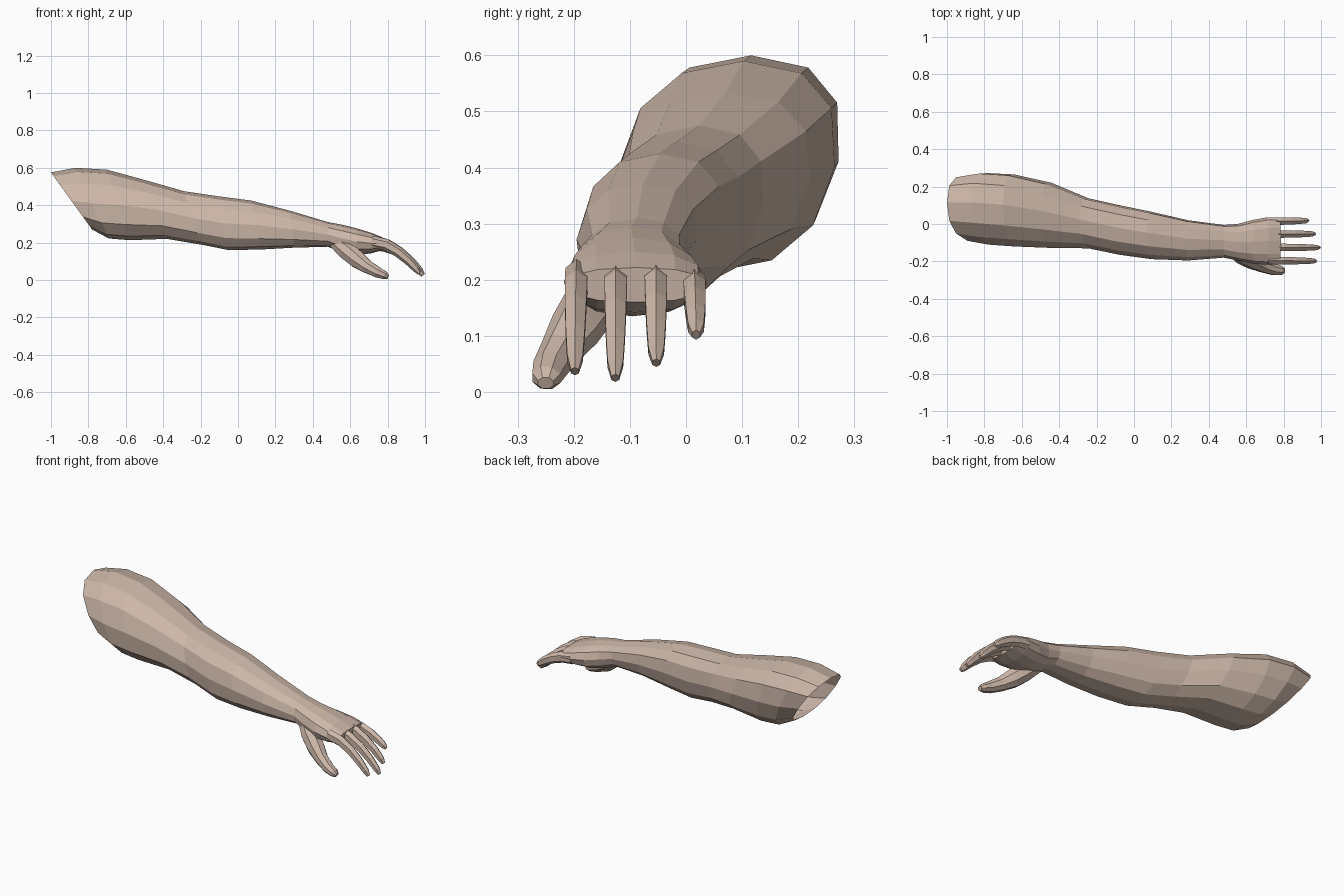
import bpy, bmesh, math
from mathutils import Vector

if "Cube" in bpy.data.objects:
    bpy.data.objects.remove(bpy.data.objects["Cube"], do_unlink=True)

skin = bpy.data.materials.new("skin")
skin.use_nodes = True
tone = (0.61, 0.475, 0.395, 1)
skin.diffuse_color = tone
skin.node_tree.nodes["Principled BSDF"].inputs["Base Color"].default_value = tone


def loft(name, rings, cap_start, cap_end):
    """Skin a list of point rings with flat quads."""
    bm = bmesh.new()
    loops = [[bm.verts.new(p) for p in ring] for ring in rings]
    n = len(loops[0])
    for a, b in zip(loops, loops[1:]):
        for i in range(n):
            j = (i + 1) % n
            bm.faces.new((a[i], a[j], b[j], b[i]))
    if cap_start:
        bm.faces.new(loops[0][::-1])
    if cap_end:
        bm.faces.new(loops[-1])
    bmesh.ops.recalc_face_normals(bm, faces=bm.faces)
    mesh = bpy.data.meshes.new(name)
    bm.to_mesh(mesh)
    bm.free()
    mesh.materials.append(skin)
    obj = bpy.data.objects.new(name, mesh)
    bpy.context.collection.objects.link(obj)
    return obj


def soft(v, power):
    return math.copysign(abs(v) ** power, v)


def section(x_top, z_top, x_low, z_low, y_front, y_back, skew, sides=12):
    """Rounded cross-section whose plane may lean along the arm."""
    ring = []
    for i in range(sides):
        a = math.tau * i / sides
        c, s = soft(math.cos(a), 0.85), soft(math.sin(a), 0.85)
        t = (s + 1) / 2
        ring.append((x_low + (x_top - x_low) * t,
                     (y_front + y_back) / 2 + (y_back - y_front) / 2 * c + skew * s,
                     z_low + (z_top - z_low) * t))
    return ring


def digit(name, path, sides=6):
    """Tapered tube through (x, y, z, half width, half thickness) points."""
    pts = [Vector(p[:3]) for p in path]
    rings = []
    for k, (p, row) in enumerate(zip(pts, path)):
        along = (pts[min(k + 1, len(pts) - 1)] - pts[max(k - 1, 0)]).normalized()
        side = Vector((0, 1, 0))
        side = (side - along * side.dot(along)).normalized()
        up = along.cross(side)
        rings.append([p + side * row[3] * math.cos(a) + up * row[4] * math.sin(a)
                      for a in (math.tau * (i + 0.5) / sides for i in range(sides))])
    return loft(name, rings, True, True)


# Arm and palm: open at the slanted shoulder, closed at the knuckles
arm = [
    (-1.0, .575, -.78, .27, -.09, .25, .035),
    (-.87, .60, -.69, .222, -.11, .272, .035),
    (-.70, .59, -.58, .213, -.12, .265, .03),
    (-.50, .535, -.38, .22, -.128, .22, .025),
    (-.29, .475, -.20, .19, -.13, .138, .02),
    (-.10, .447, -.05, .16, -.165, .10, .015),
    (.07, .425, .12, .163, -.188, .065, .015),
    (.28, .37, .30, .173, -.195, .02, .01),
    (.48, .31, .48, .178, -.18, -.005, .005),
    (.56, .295, .55, .15, -.195, .0, 0),
    (.64, .275, .63, .135, -.212, .022, 0),
    (.72, .25, .71, .142, -.218, .036, 0),
    (.785, .222, .775, .16, -.213, .036, 0),
]
loft("arm_and_palm", [section(*row) for row in arm], False, True)

# Fingers: shared curl profile as (reach, drop, width, thickness) fractions
curl = [(0, 0, 1, 1), (.30, .10, 1, .95), (.55, .32, .95, .85),
        (.77, .60, .85, .75), (.93, .86, .70, .6), (1, 1, .35, .35)]
fingers = {
    "index_finger": (-.195, -.198, .97, .037),
    "middle_finger": (-.125, -.126, .99, .025),
    "ring_finger": (-.054, -.053, .965, .052),
    "little_finger": (.014, .018, .93, .102),
}
for name, (y0, y1, x_tip, z_tip) in fingers.items():
    root_x, root_z = .715, (.192 if name == "little_finger" else .205)
    digit(name, [(root_x + (x_tip - root_x) * r, y0 + (y1 - y0) * r,
                  root_z + (z_tip - root_z) * d, .023 * w, .033 * t)
                 for r, d, w, t in curl])

# Thumb with its fleshy base
digit("thumb", [
    (.52, -.135, .205, .035, .04),
    (.58, -.168, .158, .05, .052),
    (.635, -.198, .112, .046, .05),
    (.69, -.225, .072, .036, .038),
    (.745, -.243, .042, .032, .031),
    (.785, -.249, .025, .027, .023),
    (.803, -.25, .016, .015, .012),
], 8)
